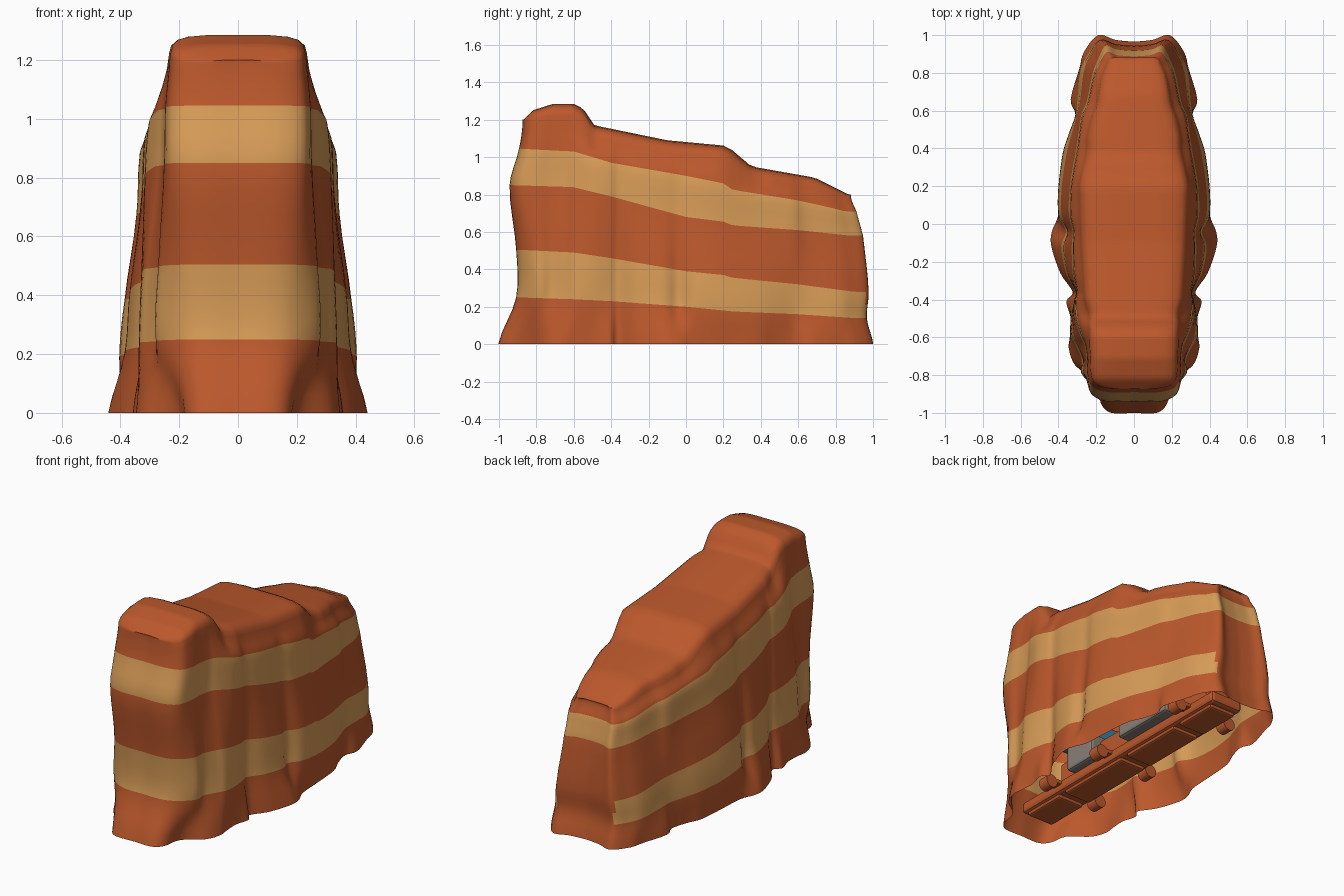
import bpy, bmesh, math

if "Cube" in bpy.data.objects:
    bpy.data.objects.remove(bpy.data.objects["Cube"])


def material(name, rgb):
    m = bpy.data.materials.new(name)
    m.diffuse_color = (*rgb, 1)
    m.use_nodes = True
    m.node_tree.nodes["Principled BSDF"].inputs["Base Color"].default_value = m.diffuse_color
    return m


RUST = material("rust orange cloth", (0.50, 0.098, 0.025))
TAN = material("tan stripe", (0.68, 0.33, 0.095))
GREY = material("warm grey", (0.25, 0.21, 0.185))
BLUE = material("steel blue", (0.04, 0.22, 0.38))


def lookup(keys, y):
    """Linear lookup in rows of (y, value...)"""
    if y <= keys[0][0]:
        return keys[0][1:]
    for a, b in zip(keys, keys[1:]):
        if y <= b[0]:
            t = (y - a[0]) / (b[0] - a[0])
            return [p + (q - p) * t for p, q in zip(a[1:], b[1:])]
    return keys[-1][1:]


def spline(pts, steps):
    """Catmull-Rom through tuples, end points repeated"""
    out = []
    n = len(pts)
    for i in range(n - 1):
        quad = [pts[max(i - 1, 0)], pts[i], pts[i + 1], pts[min(i + 2, n - 1)]]
        for s in range(steps):
            t = s / steps
            out.append(tuple(
                0.5 * (2 * b + (c - a) * t + (2 * a - 5 * b + 4 * c - d) * t * t
                       + (3 * b - a - 3 * c + d) * t ** 3)
                for a, b, c, d in zip(*quad)))
    out.append(tuple(pts[-1]))
    return out


# ---- draped cover ----
# hem outline from front centre to rear centre: y, x at hem, waist, shoulder
OUTLINE = [
    (-1.0, 0, 0, 0), (-1.0, .12, .12, .14), (-.95, .175, .20, .225),
    (-.84, .20, .275, .25), (-.75, .31, .275, .25), (-.66, .345, .31, .26),
    (-.60, .34, .335, .285), (-.50, .335, .335, .315), (-.41, .358, .32, .315),
    (-.36, .325, .31, .305), (-.26, .39, .36, .325), (-.12, .437, .385, .33),
    (-.04, .435, .36, .325), (.05, .40, .40, .345), (.2, .39, .40, .34),
    (.38, .375, .375, .31), (.48, .335, .345, .295), (.58, .31, .31, .28),
    (.66, .335, .30, .25), (.82, .29, .285, .22), (.91, .265, .25, .19),
    (1.0, .19, .19, .15), (.975, .10, .10, .09), (.965, 0, 0, 0)]
# crest height along the length
CREST = [(-.87, 1.2), (-.82, 1.25), (-.71, 1.285), (-.6, 1.285), (-.55, 1.26),
         (-.49, 1.17), (-.1, 1.09), (.22, 1.06), (.35, .95), (.69, .89), (.87, .8)]
# widest roof edge along the length
RIM = [(-.6, .235), (-.48, .24), (-.4, .262), (-.1, .28), (.2, .29), (.4, .25)]
# the four stripe edges along the length
BANDS = [(-.9, .25, .505, .85, 1.045), (-.6, .24, .49, .84, 1.03),
         (-.4, .23, .46, .79, .97), (0, .20, .39, .68, .90),
         (.2, .18, .37, .655, .86), (.25, .175, .355, .635, .825),
         (.6, .16, .32, .61, .77), (.9, .14, .28, .58, .71)]
FRONT = (1, .905, .905, .94, .89, .87)   # end inset at each level
REAR = (1, .965, .975, .945, .91, .88)
STEPS = 4


def column(y, xh, xw, xs):
    """One vertical strip: hem, stripe edges, rim, then the roof to the middle"""
    ends = FRONT if y < 0 else REAR
    xt = xs * (.92 if y < .2 else .92 - .12 * min(1, (y - .2) / .4))
    xt = min(xt, lookup(RIM, y)[0])
    xlev = (xh, xw, xw + (xs - xw) * .3, xs, xs + (xt - xs) * .2, xt)
    ylev = [y * (1 - (1 - f) * min(1, abs(y)) ** 3) for f in ends]
    top = lookup(CREST, ylev[-1])[0]
    soft = 1 - .8 * min(1, abs(y)) ** 6      # roof edge is tighter at the ends
    zlev = [0, *lookup(BANDS, ylev[2]), top - .07 * soft]
    smooth = spline(list(zip(xlev, ylev)), STEPS)
    pts = []
    for i, (x, yy) in enumerate(smooth):
        k, t = divmod(i, STEPS)
        k2 = min(k + 1, 5)
        pts.append((x, yy, zlev[k] + (zlev[k2] - zlev[k]) * t / STEPS))
    for fx, drop in ((.97, .04), (.88, .018), (.72, .006), (.45, 0), (0, 0)):
        pts.append((xt * fx, ylev[-1], top - drop * soft))
    return pts


half = [column(*p) for p in spline(OUTLINE, 4)]
loop = half + [[(-x, y, z) for x, y, z in c] for c in reversed(half[1:-1])]
bm = bmesh.new()
grid = [[bm.verts.new(p) for p in c] for c in loop]
for a, b in zip(grid, grid[1:] + grid[:1]):
    for r in range(len(a) - 1):
        f = bm.faces.new((a[r], b[r], b[r + 1], a[r + 1]))
        mid = f.calc_center_median()
        striped = r // STEPS in (1, 3)
        # the lower stripe stops at the corners of the rear face
        if r // STEPS == 1 and mid.y > .88 and abs(mid.x) < .195:
            striped = False
        f.material_index = int(striped)
        f.smooth = True
bmesh.ops.remove_doubles(bm, verts=bm.verts, dist=.0005)
bmesh.ops.dissolve_degenerate(bm, edges=bm.edges, dist=.0002)
bmesh.ops.recalc_face_normals(bm, faces=bm.faces)
mesh = bpy.data.meshes.new("draped_cover")
bm.to_mesh(mesh)
bm.free()
cover = bpy.data.objects.new("draped_cover", mesh)
bpy.context.collection.objects.link(cover)
mesh.materials.append(RUST)
mesh.materials.append(TAN)
bpy.context.view_layer.objects.active = cover
cover.select_set(True)
bpy.ops.object.shade_smooth_by_angle(angle=math.radians(40))


# ---- hidden body seen from below ----
def box(name, centre, size, mat, bevel=.015):
    bpy.ops.mesh.primitive_cube_add(size=1, location=centre)
    ob = bpy.context.object
    ob.name = name
    ob.scale = size
    bpy.ops.object.transform_apply(location=False, rotation=False, scale=True)
    ob.data.materials.append(mat)
    if bevel:
        m = ob.modifiers.new("bevel", 'BEVEL')
        m.width, m.segments = bevel, 2
    return ob


box("inner_side_body", (0, .28, .28), (.36, .42, .34), GREY)
box("inner_front_body", (0, -.30, .19), (.32, .22, .16), GREY)
box("inner_front_panel", (0, -.36, .33), (.34, .24, .12), BLUE)
box("inner_core", (0, .1, .17), (.18, 1.3, .14), RUST)

# long base board with raised panels underneath
box("base_board", (0, -.02, .085), (.22, 1.70, .07), RUST, .02)
for i, (y, length) in enumerate(((-.70, .28), (-.26, .50), (.25, .42), (.65, .28))):
    box(f"base_panel_{i}", (0, y, .045), (.18, length, .03), RUST, .012)

# small curled brackets on both sides of the board
for i, y in enumerate((-.55, -.1, .6)):
    for side in (-1, 1):
        box(f"bracket_arm_{i}", (side * .14, y, .10), (.12, .07, .025), RUST, .006)
        bpy.ops.mesh.primitive_cylinder_add(vertices=16, radius=.04, depth=.07,
                                            location=(side * .18, y, .085),
                                            rotation=(math.pi / 2, 0, 0))
        curl = bpy.context.object
        curl.name = f"bracket_curl_{i}"
        curl.data.materials.append(RUST)
        bpy.ops.object.shade_smooth_by_angle(angle=math.radians(40))
